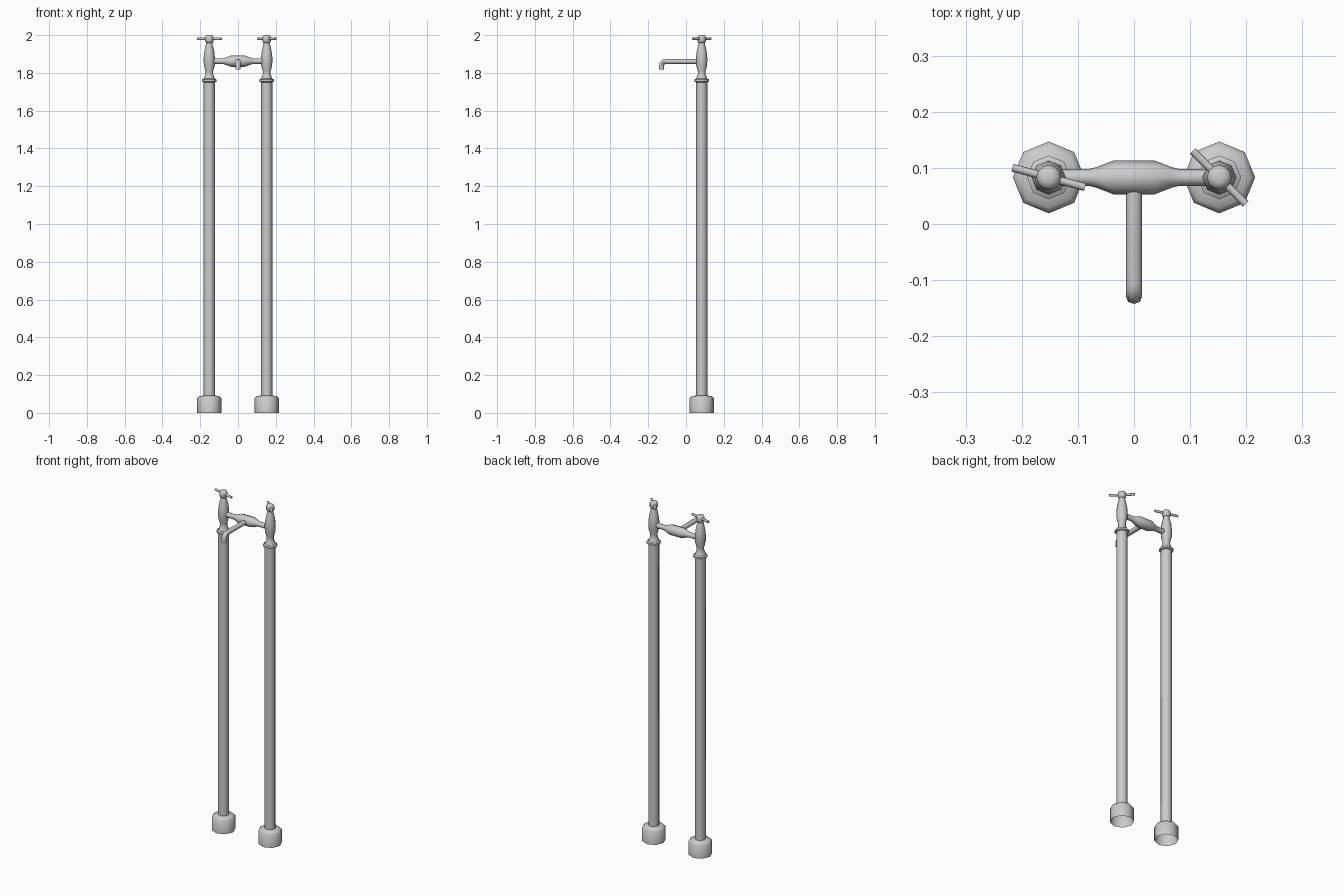
import bpy, bmesh, math
from mathutils import Vector, Matrix

if "Cube" in bpy.data.objects:
    bpy.data.objects.remove(bpy.data.objects["Cube"])

PX, PY, BAR_Z = 0.152, 0.083, 1.862


def finish(name, bm, angle=40):
    bmesh.ops.recalc_face_normals(bm, faces=bm.faces)
    me = bpy.data.meshes.new(name)
    bm.to_mesh(me)
    bm.free()
    ob = bpy.data.objects.new(name, me)
    bpy.context.collection.objects.link(ob)
    bpy.ops.object.select_all(action='DESELECT')
    ob.select_set(True)
    bpy.context.view_layer.objects.active = ob
    bpy.ops.object.shade_smooth_by_angle(angle=math.radians(angle))
    return ob


def skin(bm, rings, cap_start, cap_end):
    n = len(rings[0])
    vs = [[bm.verts.new(p) for p in ring] for ring in rings]
    for a, b in zip(vs, vs[1:]):
        for i in range(n):
            j = (i + 1) % n
            bm.faces.new((a[i], a[j], b[j], b[i]))
    if cap_start:
        bm.faces.new(vs[0])
    if cap_end:
        bm.faces.new(vs[-1])


def lathe(name, profile, matrix, sides=8, cap_start=True, cap_end=True, angle=50):
    """Revolve (radius, height) pairs about local z, then place with matrix."""
    bm = bmesh.new()
    rings = [[matrix @ Vector((r * math.cos(math.tau * i / sides),
                               r * math.sin(math.tau * i / sides), z))
              for i in range(sides)] for r, z in profile]
    skin(bm, rings, cap_start, cap_end)
    return finish(name, bm, angle)


base = [(0.064, 0), (0.064, 0.078), (0.054, 0.088), (0.03, 0.092)]
pipe = [(0.03, 0.085), (0.03, 1.752)]
collar = [(0.03, 1.75), (0.039, 1.754), (0.039, 1.764), (0.031, 1.769)]
body = [(0.031, 1.766), (0.027, 1.775), (0.02, 1.795), (0.021, 1.81), (0.029, 1.84),
        (0.03, 1.88), (0.026, 1.915), (0.018, 1.95), (0.015, 1.962)]
knob = [(0.015, 1.958), (0.022, 1.966), (0.022, 1.988), (0.018, 1.996), (0.010, 2.0)]

# Two standing columns, each with a turned valve body and a bar handle
for side, sx, turn in (("left", -1, -15), ("right", 1, -45)):
    place = Matrix.Translation((sx * PX, PY, 0))
    lathe(side + "_floor_base", base, place, cap_start=False, cap_end=False)
    lathe(side + "_pipe", pipe, place, cap_start=False, cap_end=False)
    lathe(side + "_collar", collar, place, cap_start=False, cap_end=False)
    lathe(side + "_valve_body", body, place)
    lathe(side + "_knob", knob, place, sides=12)
    bar = (Matrix.Translation((sx * PX, PY, 1.981))
           @ Matrix.Rotation(math.radians(turn), 4, 'Z')
           @ Matrix.Rotation(math.pi / 2, 4, 'Y'))
    lathe(side + "_handle", [(0.007, -0.067), (0.007, 0.067)], bar)

# Cross bar with a swollen middle
half = [(0.030, 0.037), (0.018, 0.068), (0.015, 0.08), (0.015, 0.145)]
cross = [(r, -x) for r, x in reversed(half)] + half
lathe("cross_bar", cross, Matrix.Translation((0, PY, BAR_Z))
      @ Matrix.Rotation(math.pi / 2, 4, 'Y'))

# Spout: straight run forward, bending down at the tip
bm = bmesh.new()
R, BEND, END_Y = 0.0145, 0.022, -0.1295
path = [(PY - 0.01, BAR_Z - 0.002, 0)]
for k in range(5):
    a = math.pi / 2 * k / 4
    path.append((END_Y + BEND - BEND * math.sin(a),
                 BAR_Z - 0.002 - BEND + BEND * math.cos(a), a))
path.append((END_Y, 1.818, math.pi / 2))
rings = []
for y, z, a in path:
    up = Vector((0, -math.sin(a), math.cos(a)))
    rings.append([Vector((0, y, z)) + Vector((1, 0, 0)) * R * math.cos(t) + up * R * 0.9 * math.sin(t)
                  for t in (math.tau * i / 8 for i in range(8))])
skin(bm, rings, True, True)
finish("spout", bm, 50)
